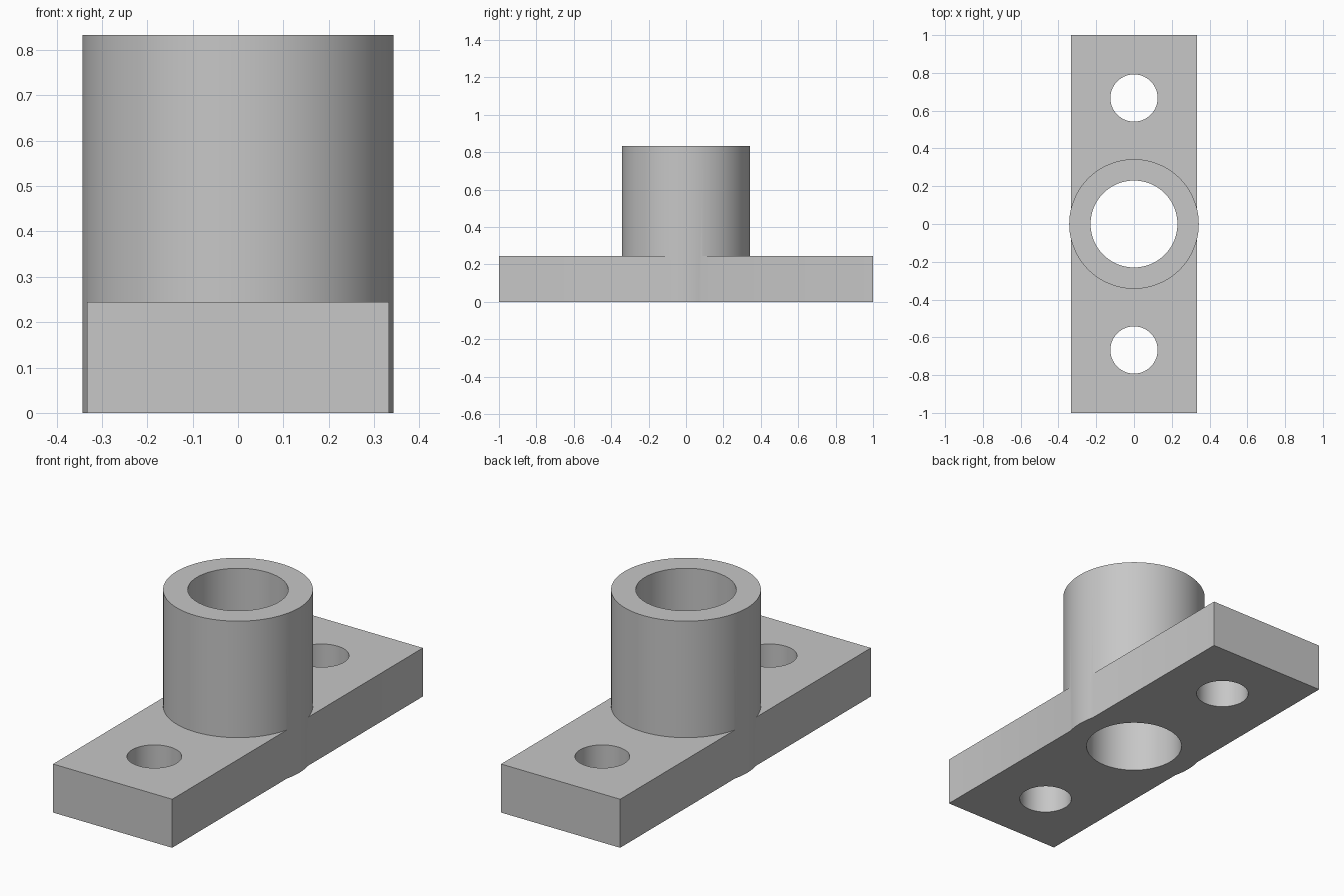
import bpy
import math

default = bpy.data.objects.get("Cube")
if default:
    bpy.data.objects.remove(default, do_unlink=True)

PLATE_WIDTH, PLATE_LENGTH, PLATE_HEIGHT = 0.665, 2.0, 0.245
TOP = 0.833
SLEEVE_RADIUS, BORE_RADIUS = 0.343, 0.23
HOLE_RADIUS, HOLE_OFFSET = 0.125, 0.667

grey = bpy.data.materials.new("light grey metal")
grey.use_nodes = True
colour = (0.57, 0.57, 0.57, 1)
grey.diffuse_color = colour
grey.node_tree.nodes["Principled BSDF"].inputs["Base Color"].default_value = colour


def cylinder(name, radius, bottom, top, y=0):
    bpy.ops.mesh.primitive_cylinder_add(
        vertices=96, radius=radius, depth=top - bottom,
        location=(0, y, (bottom + top) / 2))
    obj = bpy.context.object
    obj.name = name
    obj.data.materials.append(grey)
    return obj


def combine(target, tool, operation):
    mod = target.modifiers.new(tool.name, "BOOLEAN")
    mod.operation = operation
    mod.solver = "EXACT"
    mod.object = tool
    bpy.context.view_layer.objects.active = target
    bpy.ops.object.modifier_apply(modifier=mod.name)
    bpy.data.objects.remove(tool, do_unlink=True)


# Flat mounting plate
bpy.ops.mesh.primitive_cube_add(size=1, location=(0, 0, PLATE_HEIGHT / 2))
flange = bpy.context.object
flange.name = "flanged_sleeve"
flange.scale = (PLATE_WIDTH, PLATE_LENGTH, PLATE_HEIGHT)
bpy.ops.object.transform_apply(location=True, rotation=False, scale=True)
flange.data.materials.append(grey)

# Upright sleeve, slightly wider than the plate
combine(flange, cylinder("sleeve", SLEEVE_RADIUS, 0, TOP), "UNION")

# Central bore and the two bolt holes
combine(flange, cylinder("bore", BORE_RADIUS, -0.2, TOP + 0.2), "DIFFERENCE")
for side in (-1, 1):
    hole = cylinder("bolt_hole", HOLE_RADIUS, -0.2, PLATE_HEIGHT + 0.2, side * HOLE_OFFSET)
    combine(flange, hole, "DIFFERENCE")

# Smooth round walls with crisp rims
bpy.ops.object.select_all(action="DESELECT")
flange.select_set(True)
bpy.context.view_layer.objects.active = flange
bpy.ops.object.shade_smooth_by_angle(angle=math.radians(20))
